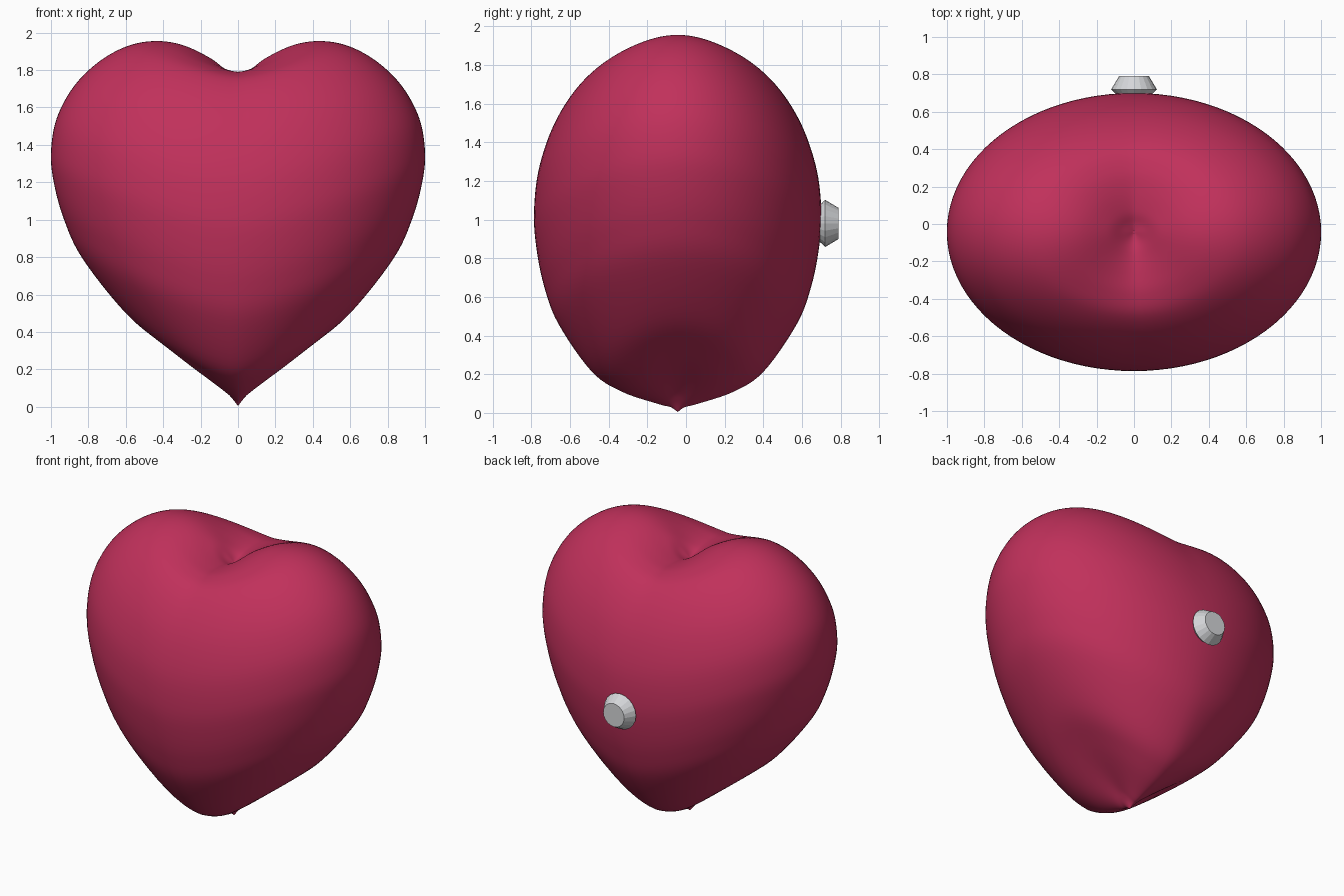
import bpy, bmesh, math
from mathutils import Vector

if "Cube" in bpy.data.objects:
    bpy.data.objects.remove(bpy.data.objects["Cube"], do_unlink=True)


def make_material(name, color):
    mat = bpy.data.materials.new(name)
    mat.use_nodes = True
    mat.diffuse_color = color
    mat.node_tree.nodes["Principled BSDF"].inputs["Base Color"].default_value = color
    return mat


def loft(name, rings, mat):
    """Skin closed rings of points; single-point rings become poles."""
    bm = bmesh.new()
    loops = [[bm.verts.new(p) for p in ring] for ring in rings]
    for a, b in zip(loops, loops[1:]):
        n = max(len(a), len(b))
        for i in range(n):
            j = (i + 1) % n
            if len(a) == 1:
                bm.faces.new((a[0], b[j], b[i]))
            elif len(b) == 1:
                bm.faces.new((a[i], a[j], b[0]))
            else:
                bm.faces.new((a[i], a[j], b[j], b[i]))
    for cap in (loops[0], loops[-1]):
        if len(cap) > 2:
            bm.faces.new(cap)
    bmesh.ops.recalc_face_normals(bm, faces=bm.faces)
    mesh = bpy.data.meshes.new(name)
    bm.to_mesh(mesh)
    bm.free()
    mesh.materials.append(mat)
    obj = bpy.data.objects.new(name, mesh)
    bpy.context.collection.objects.link(obj)
    return obj


def spline(points, steps):
    """Smooth curve through the points."""
    pts = [Vector(p) for p in points]
    pts = [2 * pts[0] - pts[1]] + pts + [2 * pts[-1] - pts[-2]]
    out = []
    for a, b, c, d in zip(pts, pts[1:], pts[2:], pts[3:]):
        for k in range(steps):
            t = k / steps
            out.append(0.5 * (2 * b + (c - a) * t + (2 * a - 5 * b + 4 * c - d) * t * t
                              + (3 * b - a - 3 * c + d) * t ** 3))
    return out + [pts[-2]]


# Heart: half width, height at the sides, height at front and back
profile = [
    (0, 0.005, 0.005), (0.05, 0.065, 0.03), (0.13, 0.135, 0.045), (0.39, 0.325, 0.11),
    (0.6, 0.5, 0.215), (0.83, 0.79, 0.46), (0.93, 1.0, 0.655), (0.985, 1.2, 0.86),
    (1.0, 1.36, 1.04), (0.97, 1.54, 1.25), (0.88, 1.71, 1.46), (0.75, 1.84, 1.63),
    (0.6, 1.925, 1.745), (0.45, 1.955, 1.785), (0.3, 1.935, 1.79),
    (0.15, 1.865, 1.78), (0.06, 1.795, 1.76), (0, 1.75, 1.75)]
SEGMENTS, DEPTH, CENTER_Y = 96, 0.743, -0.043


def heart_ring(width, side_z, front_z):
    if width < 1e-4:
        return [(0, CENTER_Y, side_z)]
    ring = []
    for i in range(SEGMENTS):
        a = math.tau * i / SEGMENTS
        blend = abs(math.cos(a)) ** 1.5
        ring.append((width * math.cos(a), CENTER_Y + DEPTH * width * math.sin(a),
                     front_z + (side_z - front_z) * blend))
    return ring


heart = loft("heart_body", [heart_ring(*p) for p in spline(profile, 6)],
             make_material("raspberry_red", (0.53, 0.03, 0.105, 1)))
heart.data.shade_smooth()

# Valve: short faceted plug on the back
plug = [(0.09, 0.67), (0.1, 0.697), (0.122, 0.72), (0.08, 0.79)]
SIDES = 20
loft("back_valve",
     [[(r * math.cos(math.tau * i / SIDES), y, 0.98 + r * math.sin(math.tau * i / SIDES))
       for i in range(SIDES)] for r, y in plug],
     make_material("light_grey", (0.66, 0.67, 0.69, 1)))
